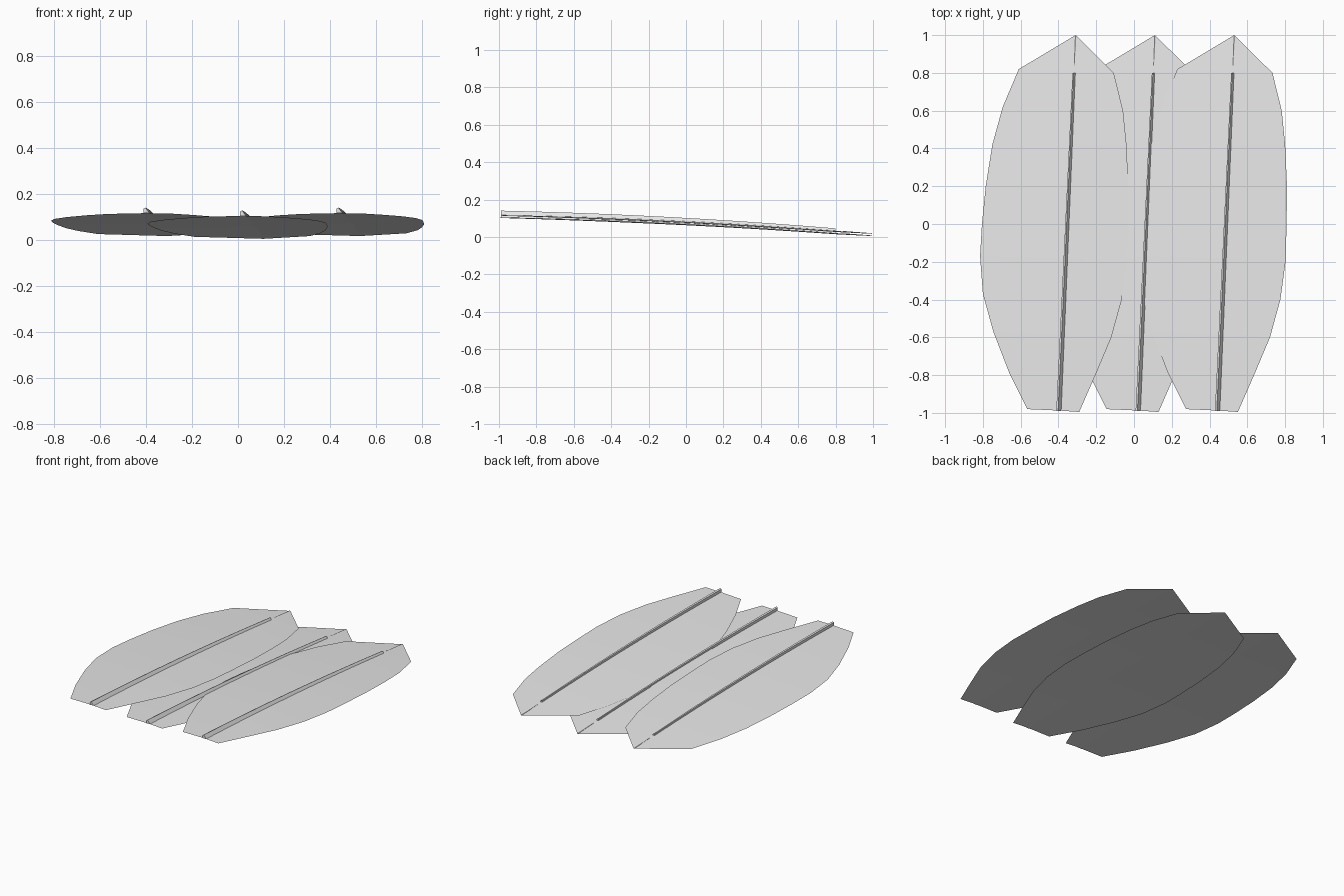
import bpy
import bmesh

cube = bpy.data.objects.get("Cube")
if cube:
    bpy.data.objects.remove(cube)

grey = bpy.data.materials.new("pale_grey")
grey.use_nodes = True
grey.diffuse_color = (0.8, 0.8, 0.8, 1)
grey.node_tree.nodes["Principled BSDF"].inputs["Base Color"].default_value = (0.8, 0.8, 0.8, 1)

# Outline of one blade, base to shoulder: (x, y) on each side of its middle
LEFT_EDGE = [(-.145, -.98), (-.24, -.79), (-.325, -.57), (-.38, -.37), (-.395, -.17),
             (-.385, 0), (-.365, .2), (-.33, .42), (-.275, .62), (-.19, .82)]
RIGHT_EDGE = [(.13, -.995), (.22, -.79), (.3, -.6), (.355, -.4), (.382, -.2),
              (.388, 0), (.39, .2), (.38, .42), (.362, .6), (.313, .8)]
TIP_Y = 1.0


def spine_x(y):
    return 0.066 + 0.045 * y


def height(x, y):
    # Lengthwise arch with a slight droop away from the spine
    return 0.075 - 0.05 * y - 0.017 * y * y - 0.02 * abs(x - spine_x(y))


def finish(bm, name):
    bmesh.ops.recalc_face_normals(bm, faces=bm.faces)
    mesh = bpy.data.meshes.new(name)
    bm.to_mesh(mesh)
    bm.free()
    mesh.materials.append(grey)
    obj = bpy.data.objects.new(name, mesh)
    bpy.context.collection.objects.link(obj)
    return obj


def make_blade(name, dx, dz):
    bm = bmesh.new()

    def vert(x, y):
        return bm.verts.new((x + dx, y, height(x, y) + dz))

    rows = []
    for a, b in zip(LEFT_EDGE, RIGHT_EDGE):
        y = (a[1] + b[1]) / 2
        rows.append((vert(*a), vert(spine_x(y), y), vert(*b)))
    for low, high in zip(rows, rows[1:]):
        for i in range(2):
            bm.faces.new((low[i], low[i + 1], high[i + 1], high[i]))
    # Pointed end
    tip = vert(spine_x(TIP_Y), TIP_Y)
    for i in range(2):
        bm.faces.new((rows[-1][i], rows[-1][i + 1], tip))
    finish(bm, name)


def make_rib(name, dx, dz, start, end, size_start, size_end, steps=10):
    # Tapering ridge that follows the spine; size is (width, height)
    bm = bmesh.new()
    rings = []
    for k in range(steps + 1):
        t = k / steps
        y = start + (end - start) * t
        w, h = (a + (b - a) * t for a, b in zip(size_start, size_end))
        x = spine_x(y)
        z = height(x, y) + dz
        section = [(-w / 2, 0), (-w / 2, 0.8 * h), (-w / 8, h), (w / 2, 0)]
        rings.append([bm.verts.new((x + dx + u, y, z + v)) for u, v in section])
    for a, b in zip(rings, rings[1:]):
        for i in range(4):
            j = (i + 1) % 4
            bm.faces.new((a[i], a[j], b[j], b[i]))
    bm.faces.new(rings[0])
    bm.faces.new(rings[-1])
    finish(bm, name)


# Three overlapping blades, the middle one lowest
for side, dx, dz in (("right", -0.42, 0.009), ("middle", 0, -0.003), ("left", 0.42, 0.009)):
    make_blade(side + "_blade", dx, dz)
    make_rib(side + "_rib", dx, dz, -0.99, 0.8, (0.026, 0.024), (0.015, 0.013))
    make_rib(side + "_tip_crease", dx, dz, 0.84, 0.995, (0.005, 0.002), (0.008, 0.003), 2)
